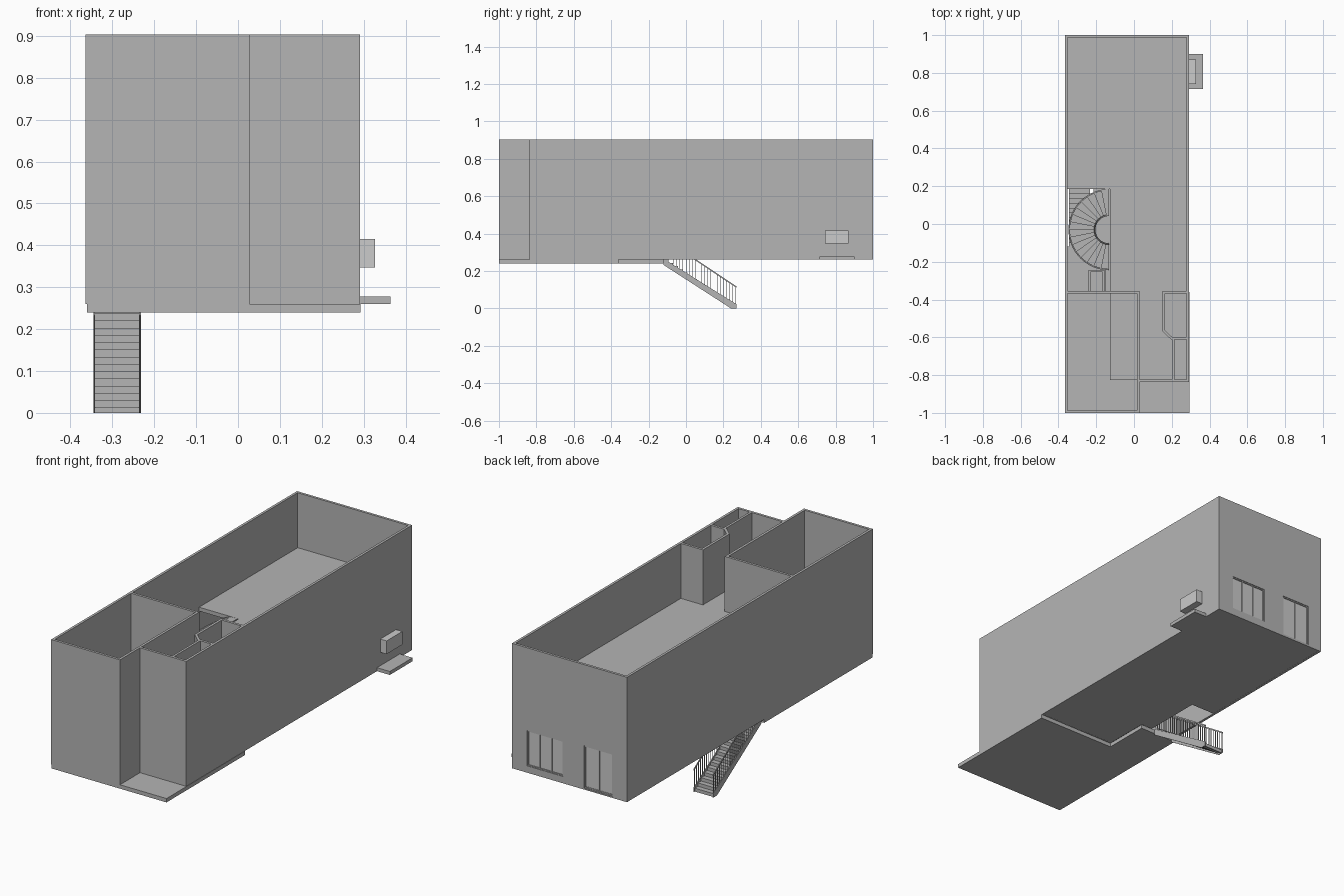
import bpy, bmesh, math
from mathutils import Vector

if "Cube" in bpy.data.objects:
    bpy.data.objects.remove(bpy.data.objects["Cube"])


def material(name, v):
    m = bpy.data.materials.new(name)
    m.diffuse_color = (v, v, v, 1)
    m.use_nodes = True
    m.node_tree.nodes["Principled BSDF"].inputs["Base Color"].default_value = m.diffuse_color
    return m


PLASTER = material("plaster", 0.46)
GLASS = material("glass", 0.75)


def finish(name, bm, mat=None):
    bmesh.ops.recalc_face_normals(bm, faces=bm.faces)
    me = bpy.data.meshes.new(name)
    bm.to_mesh(me)
    bm.free()
    ob = bpy.data.objects.new(name, me)
    bpy.context.collection.objects.link(ob)
    me.materials.append(mat or PLASTER)
    return ob


def add_prism(bm, pts, offset):
    """Closed solid: a polygon of 3D points swept by an offset."""
    a = [bm.verts.new(p) for p in pts]
    b = [bm.verts.new(Vector(p) + Vector(offset)) for p in pts]
    bm.faces.new(a)
    bm.faces.new(b[::-1])
    for i in range(len(a)):
        bm.faces.new((a[i - 1], a[i], b[i], b[i - 1]))


def add_box(bm, x, y, z):
    add_prism(bm, [(x[0], y[0], z[0]), (x[1], y[0], z[0]), (x[1], y[1], z[0]), (x[0], y[1], z[0])],
              (0, 0, z[1] - z[0]))


def box(name, x, y, z, mat=None):
    bm = bmesh.new()
    add_box(bm, x, y, z)
    return finish(name, bm, mat)


def slab(name, pts, z0, z1):
    bm = bmesh.new()
    add_prism(bm, [(x, y, z0) for x, y in pts], (0, 0, z1 - z0))
    return finish(name, bm)


def wall(name, path, z0, z1, closed=False, t=0.013):
    """Mitred wall of thickness t to the left of a path."""
    p = [Vector(q) for q in path]
    n = len(p)
    rings = []
    bm = bmesh.new()
    for i in range(n):
        a = (p[i] - p[i - 1]).normalized() if closed or i > 0 else (p[1] - p[0]).normalized()
        b = (p[(i + 1) % n] - p[i]).normalized() if closed or i < n - 1 else a
        na, nb = Vector((-a.y, a.x)), Vector((-b.y, b.x))
        q = p[i] + (na + nb) * t / (1 + na.dot(nb))
        rings.append([bm.verts.new((*r, z)) for r, z in ((p[i], z0), (p[i], z1), (q, z1), (q, z0))])
    for i in range(n if closed else n - 1):
        A, B = rings[i], rings[(i + 1) % n]
        for k in range(4):
            bm.faces.new((A[k], B[k], B[(k + 1) % 4], A[(k + 1) % 4]))
    if not closed:
        bm.faces.new(rings[0])
        bm.faces.new(rings[-1])
    return finish(name, bm)


# Outer shell and inner partitions
L, R, TOP, BASE, UP, PX = -0.364, 0.291, 0.903, 0.26, 0.62, 0.028
shell = wall("outer_walls", [(L, -1), (PX, -1), (PX, -0.837), (R, -0.837), (R, 1), (L, 1)],
             BASE, TOP, closed=True)
wall("front_room_partition", [(PX, -0.838), (PX, -0.355), (L + 0.005, -0.355)], BASE, TOP)
wall("closet_partition", [(0.286, -0.355), (0.152, -0.355), (0.152, -0.57), (0.197, -0.612), (0.286, -0.612)],
     BASE, TOP)
box("closet_divider", (0.202, 0.214), (-0.83, -0.605), (BASE, TOP))
wall("stair_cupboard", [(-0.157, -0.36), (-0.157, -0.243), (-0.24, -0.243), (-0.24, -0.36)], 0.27, 0.6, t=0.011)

# Floors
slab("front_slab", [(L + 0.003, -1), (0.293, -1), (0.293, -0.36), (-0.15, -0.36), (-0.15, -0.12),
                    (L + 0.003, -0.12)], 0.24, BASE)
slab("ground_floor", [(L + 0.005, 0.19), (-0.215, 0.19), (-0.215, -0.12), (-0.15, -0.12), (-0.15, -0.36),
                      (R - 0.005, -0.36), (R - 0.005, 0.995), (L + 0.005, 0.995)], 0.2605, 0.275)
slab("upper_floor", [(L + 0.005, 0.185), (-0.126, 0.185), (-0.126, -0.827), (R - 0.005, -0.827),
                     (R - 0.005, 0.995), (L + 0.005, 0.995)], UP - 0.02, UP)

# Back wall window and door
for name, x0, x1, z0, z1, panes in (("window", 0.0, 0.206, 0.295, 0.478, 3),
                                    ("back_door", -0.283, -0.12, 0.267, 0.487, 2)):
    cutter = box(name + "_cutter", (x0, x1), (0.95, 1.05), (z0, z1))
    cutter.hide_render = True
    cutter.hide_viewport = True
    m = shell.modifiers.new(name, "BOOLEAN")
    m.operation, m.solver, m.object = "DIFFERENCE", "EXACT", cutter
    bm = bmesh.new()
    f, w = 0.006, (x1 - x0) / panes
    for i in range(panes + 1):
        c = min(max(x0 + i * w, x0 + f / 2), x1 - f / 2)
        add_box(bm, (c - f / 2, c + f / 2), (0.988, 0.997), (z0, z1))
    for z in (z0, z1 - f):
        add_box(bm, (x0, x1), (0.988, 0.997), (z, z + f))
    finish(name + "_frame", bm)
    box(name + "_glass", (x0 + 0.002, x1 - 0.002), (0.990, 0.993), (z0 + 0.002, z1 - 0.002), GLASS)

# Side ledge and glazed box
box("side_ledge", (R, 0.364), (0.715, 0.90), (BASE, 0.278))
box("side_glass_box", (R, 0.327), (0.742, 0.87), (0.347, 0.415), GLASS)

# Lower straight flight: folded steps, stringers, rails and balusters
X0, X1, N = -0.345, -0.232, 15
Y0, Y1 = 0.265, -0.12
run, rise = (Y1 - Y0) / N, BASE / N
top = [(Y0, 0)]
for i in range(N):
    top += [(Y0 + i * run, (i + 1) * rise), (Y0 + (i + 1) * run, (i + 1) * rise)]
under = [(y - 0.006, z - 0.006) for y, z in top[1:]]
prof = top + under[::-1] + [(Y0 - 0.006, 0)]
bm = bmesh.new()
add_prism(bm, [(X0, y, z) for y, z in prof], (X1 - X0, 0, 0))
finish("lower_steps", bm)
for side, x in (("left", X0), ("right", X1 - 0.004)):
    bm = bmesh.new()
    add_prism(bm, [(x, 0.27, 0), (x, 0.27, 0.022), (x, Y1, 0.265), (x, Y1, 0.232), (x, 0.24, 0)], (0.004, 0, 0))
    finish(side + "_stringer", bm)
    bm = bmesh.new()
    add_prism(bm, [(x, 0.27, 0.11), (x, 0.27, 0.118), (x, Y1, 0.378), (x, Y1, 0.37)], (0.004, 0, 0))
    for i in range(24):
        y = 0.266 + (Y1 + 0.004 - 0.266) * i / 23
        z = 0.01 + (0.27 - y) * 0.667
        add_box(bm, (x + 0.0005, x + 0.0035), (y - 0.0012, y + 0.0012), (z, z + 0.103))
    finish(side + "_railing", bm)

# Curved upper flight: wedge treads winding clockwise with edge stringers
CX, CY, RI, RO, M = -0.132, -0.03, 0.075, 0.21, 16


def polar(r, k):
    a = -math.pi / 2 - math.pi * k / M
    return CX + r * math.cos(a), CY + r * math.sin(a)


step = (UP - 0.275) / M
bm = bmesh.new()
for k in range(M):
    z = 0.275 + (k + 1) * step
    low = max(z - 0.034, 0.27)
    ring = [polar(RI, k), polar(RO, k), polar(RO, k + 0.5), polar(RO, k + 1), polar(RI, k + 1)]
    add_prism(bm, [(x, y, low) for x, y in ring], (0, 0, z - low))
finish("curved_treads", bm)
for name, r in (("inner", RI), ("outer", RO)):
    bm = bmesh.new()
    prev = None
    for j in range(2 * M + 1):
        k = j / 2
        z = 0.275 + k * step
        lo, hi = max(z - 0.03, 0.27), min(z + 0.025, UP)
        a, b = polar(r - 0.003, k), polar(r + 0.005, k)
        cur = [bm.verts.new(v) for v in ((*a, lo), (*b, lo), (*b, hi), (*a, hi))]
        if prev:
            for i in range(4):
                bm.faces.new((prev[i], cur[i], cur[(i + 1) % 4], prev[(i + 1) % 4]))
        else:
            bm.faces.new(cur)
        prev = cur
    bm.faces.new(prev)
    finish(name + "_curved_stringer", bm)
